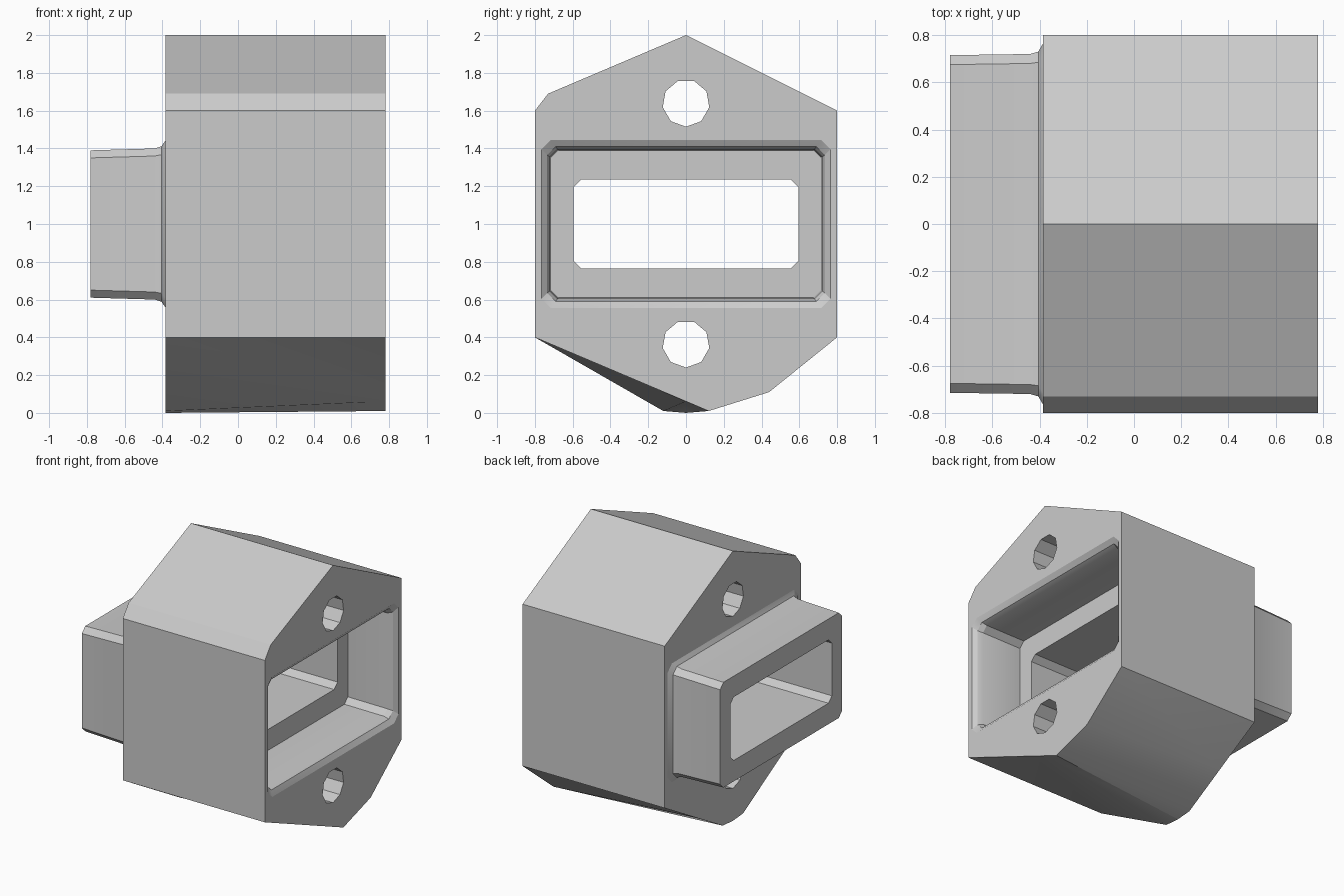
import bpy, bmesh, math

cube = bpy.data.objects.get("Cube")
if cube:
    bpy.data.objects.remove(cube, do_unlink=True)

grey = bpy.data.materials.new("plain_grey")
grey.use_nodes = True
colour = (0.6, 0.6, 0.6, 1)
grey.diffuse_color = colour
grey.node_tree.nodes["Principled BSDF"].inputs["Base Color"].default_value = colour


def loft(name, sections):
    """Closed solid from (x, [(y, z), ...]) cross-sections."""
    bm = bmesh.new()
    rings = [[bm.verts.new((x, y, z)) for y, z in loop] for x, loop in sections]
    n = len(rings[0])
    for a, b in zip(rings, rings[1:]):
        for i in range(n):
            j = (i + 1) % n
            bm.faces.new((a[i], a[j], b[j], b[i]))
    bm.faces.new(rings[0])
    bm.faces.new(rings[-1])
    bmesh.ops.triangulate(bm, faces=[f for f in bm.faces if len(f.verts) == 4])
    bmesh.ops.recalc_face_normals(bm, faces=bm.faces)
    mesh = bpy.data.meshes.new(name)
    bm.to_mesh(mesh)
    bm.free()
    mesh.materials.append(grey)
    obj = bpy.data.objects.new(name, mesh)
    bpy.context.collection.objects.link(obj)
    return obj


def rect(hy, hz, c):
    """Rectangle with clipped corners, centred at z = 1."""
    loop = []
    for sy, sz in ((1, 1), (-1, 1), (-1, -1), (1, -1)):
        pair = [(sy * hy, 1 + sz * (hz - c)), (sy * (hy - c), 1 + sz * hz)]
        loop += pair if sy * sz > 0 else pair[::-1]
    return loop


def circle(z, r, sides):
    return [(r * math.sin(math.tau * i / sides), z - r * math.cos(math.tau * i / sides))
            for i in range(sides)]


def combine(target, other, operation):
    mod = target.modifiers.new(operation, "BOOLEAN")
    mod.object, mod.operation, mod.solver = other, operation, "EXACT"
    bpy.ops.object.select_all(action="DESELECT")
    bpy.context.view_layer.objects.active = target
    target.select_set(True)
    bpy.ops.object.modifier_apply(modifier=mod.name)
    bpy.data.objects.remove(other, do_unlink=True)


# Main block: the lower edge differs between its two ends
upper = [(0.8, 0.4), (0.8, 1.6), (0, 2), (-0.73, 1.69), (-0.8, 1.6), (-0.8, 0.4)]
spigot_end = upper + [(-0.12, 0.01), (0, 0), (0.12, 0.01), (0.44, 0.193)]
socket_end = upper + [(-0.12, 0.112), (0, 0.061), (0.12, 0.01), (0.44, 0.11)]
body = loft("connector_block", [(-0.385, spigot_end), (0.78, socket_end)])

# Protruding spigot with a flared foot
spigot = loft("spigot", [
    (-0.78, rect(0.715, 0.39, 0.04)),
    (-0.44, rect(0.72, 0.4, 0.04)),
    (-0.405, rect(0.73, 0.412, 0.045)),
    (-0.385, rect(0.765, 0.44, 0.05)),
    (-0.3, rect(0.765, 0.44, 0.05)),
])
combine(body, spigot, "UNION")

# Matching socket with a flared mouth
socket = loft("socket_cutter", [
    (0.4, rect(0.715, 0.39, 0.04)),
    (0.72, rect(0.72, 0.395, 0.04)),
    (0.755, rect(0.735, 0.41, 0.045)),
    (0.78, rect(0.765, 0.445, 0.05)),
    (0.85, rect(0.765, 0.445, 0.05)),
])
combine(body, socket, "DIFFERENCE")

# Through channel and the two bolt holes
channel = rect(0.595, 0.235, 0.04)
combine(body, loft("channel_cutter", [(-1, channel), (0.6, channel)]), "DIFFERENCE")
for z in (1.64, 0.365):
    hole = circle(z, 0.125, 9)
    combine(body, loft("bolt_hole_cutter", [(-1, hole), (1, hole)]), "DIFFERENCE")

bpy.ops.object.shade_smooth_by_angle(angle=math.radians(25))
